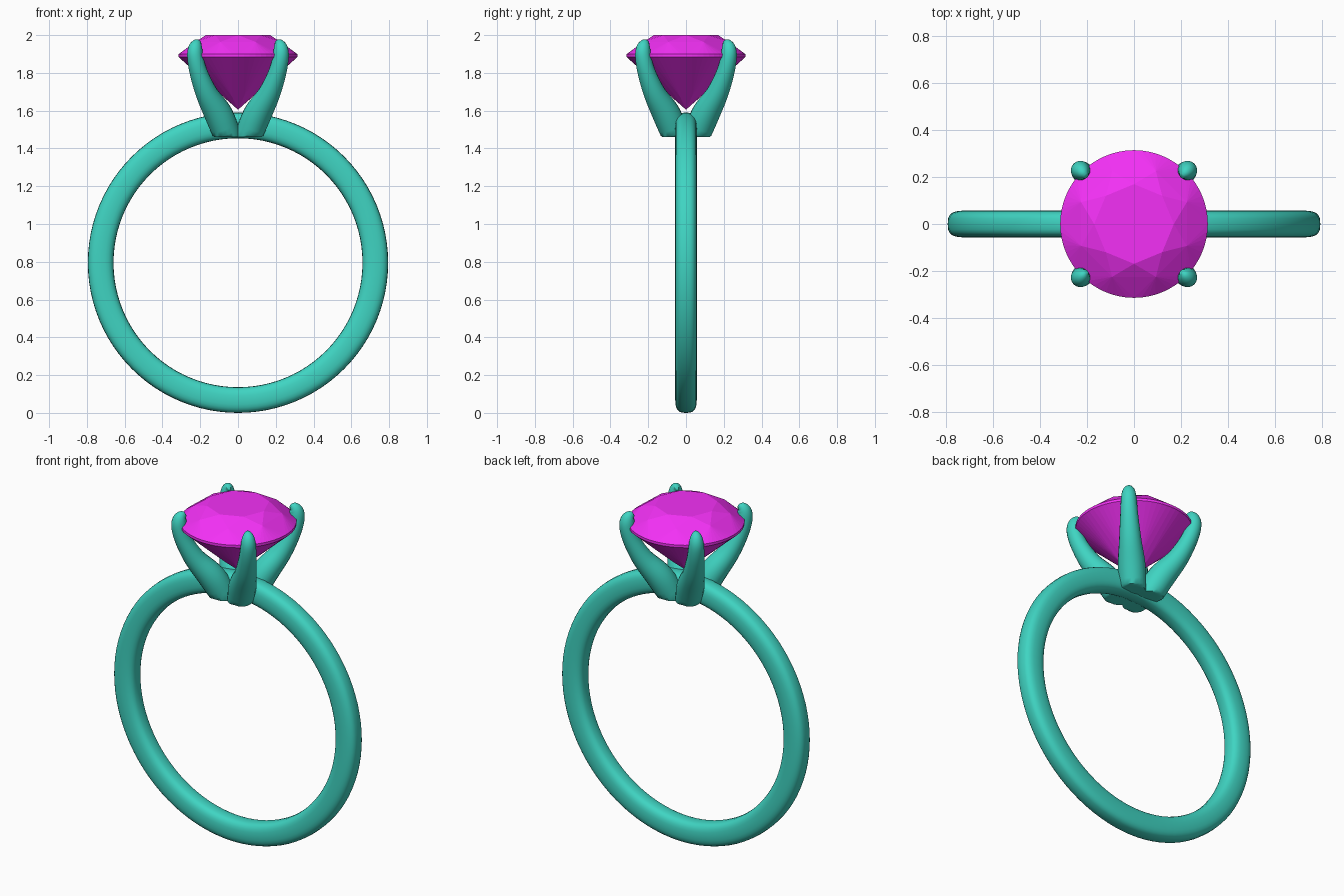
import bpy, bmesh, math
from mathutils import Vector

if "Cube" in bpy.data.objects:
    bpy.data.objects.remove(bpy.data.objects["Cube"])


def material(name, rgb):
    m = bpy.data.materials.new(name)
    m.diffuse_color = (*rgb, 1)
    m.use_nodes = True
    m.node_tree.nodes["Principled BSDF"].inputs["Base Color"].default_value = m.diffuse_color
    return m


def make_object(name, bm, mat, smooth=None):
    bmesh.ops.recalc_face_normals(bm, faces=bm.faces)
    mesh = bpy.data.meshes.new(name)
    bm.to_mesh(mesh)
    bm.free()
    obj = bpy.data.objects.new(name, mesh)
    bpy.context.collection.objects.link(obj)
    mesh.materials.append(mat)
    if smooth:
        bpy.ops.object.select_all(action='DESELECT')
        obj.select_set(True)
        bpy.context.view_layer.objects.active = obj
        bpy.ops.object.shade_smooth_by_angle(angle=math.radians(smooth))
    return obj


def skin(bm, rings, closed):
    n = len(rings[0])
    for i in range(len(rings) if closed else len(rings) - 1):
        a, b = rings[i], rings[(i + 1) % len(rings)]
        for j in range(n):
            bm.faces.new((a[j], a[(j + 1) % n], b[(j + 1) % n], b[j]))
    if not closed:
        bm.faces.new(rings[0])
        bm.faces.new(rings[-1])


def catmull(p, steps):
    # each point is (diagonal offset, height, radial radius, side radius)
    p = [Vector(q) for q in p]
    p = [2 * p[0] - p[1]] + p + [2 * p[-1] - p[-2]]
    out = []
    for i in range(1, len(p) - 2):
        a, b, c, d = p[i - 1:i + 3]
        for s in range(steps):
            t = s / steps
            out.append(0.5 * (2 * b + (c - a) * t + (2 * a - 5 * b + 4 * c - d) * t * t
                              + (3 * b - a - 3 * c + d) * t ** 3))
    return out + [p[-2]]


def spow(v, e):
    return math.copysign(abs(v) ** e, v)


metal = material("metal", (0.05, 0.66, 0.54))
stone = material("stone", (0.9, 0.03, 0.92))

# Band: rounded section swept round the y axis
bm = bmesh.new()
CZ, MID, HALF_R, HALF_W = 0.795, 0.727, 0.068, 0.057
rings = []
for i in range(96):
    a = math.tau * i / 96
    ring = []
    for j in range(24):
        t = math.tau * j / 24
        r = MID + HALF_R * spow(math.cos(t), 0.8)
        y = HALF_W * spow(math.sin(t), 0.65)
        ring.append(bm.verts.new((r * math.cos(a), y, CZ + r * math.sin(a))))
    rings.append(ring)
skin(bm, rings, True)
make_object("band", bm, metal, 50)

# Prongs: four tapered claws on the diagonals, curling in over the stone
PATH = [(0.045, 1.44, 0.07, 0.07), (0.1, 1.575, 0.075, 0.075), (0.165, 1.69, 0.058, 0.06),
        (0.208, 1.80, 0.047, 0.049), (0.226, 1.88, 0.043, 0.043), (0.226, 1.925, 0.04, 0.038),
        (0.216, 1.951, 0.031, 0.028), (0.203, 1.962, 0.013, 0.011)]
samples = catmull(PATH, 5)
names = ("back_right", "back_left", "front_left", "front_right")
for k, label in enumerate(names):
    a = math.radians(45 + 90 * k)
    out, side = Vector((math.cos(a), math.sin(a), 0)), Vector((-math.sin(a), math.cos(a), 0))
    bm = bmesh.new()
    rings = []
    for i, s in enumerate(samples):
        p, q = samples[max(i - 1, 0)], samples[min(i + 1, len(samples) - 1)]
        tangent = (out * (q[0] - p[0]) * math.sqrt(2) + Vector((0, 0, q[1] - p[1]))).normalized()
        normal = side.cross(tangent)
        centre = out * s[0] * math.sqrt(2) + Vector((0, 0, s[1]))
        ring = []
        for j in range(20):
            t = math.tau * j / 20
            v = centre + normal * s[2] * math.cos(t) + side * s[3] * math.sin(t)
            v.z = max(v.z, 1.46)          # flat foot above the finger hole
            ring.append(bm.verts.new(v))
        rings.append(ring)
    skin(bm, rings, False)
    bmesh.ops.remove_doubles(bm, verts=bm.verts, dist=0.0001)
    make_object("prong_" + label, bm, metal, 50)

# Gem: brilliant cut as the hull of its facet corners
bm = bmesh.new()


def corners(n, r, z, shift=0.0):
    for i in range(n):
        a = math.tau * (i + shift) / n
        bm.verts.new((r * math.cos(a), r * math.sin(a), z))


corners(8, 0.17, 2.0)
corners(8, 0.244, 1.964, 0.5)
corners(64, 0.315, 1.899)
corners(64, 0.315, 1.884)
corners(8, 0.08, 1.672, 0.5)
bm.verts.new((0, 0, 1.605))
bmesh.ops.convex_hull(bm, input=bm.verts)
bmesh.ops.dissolve_limit(bm, angle_limit=math.radians(0.5), verts=bm.verts, edges=bm.edges)
make_object("gem", bm, stone)
